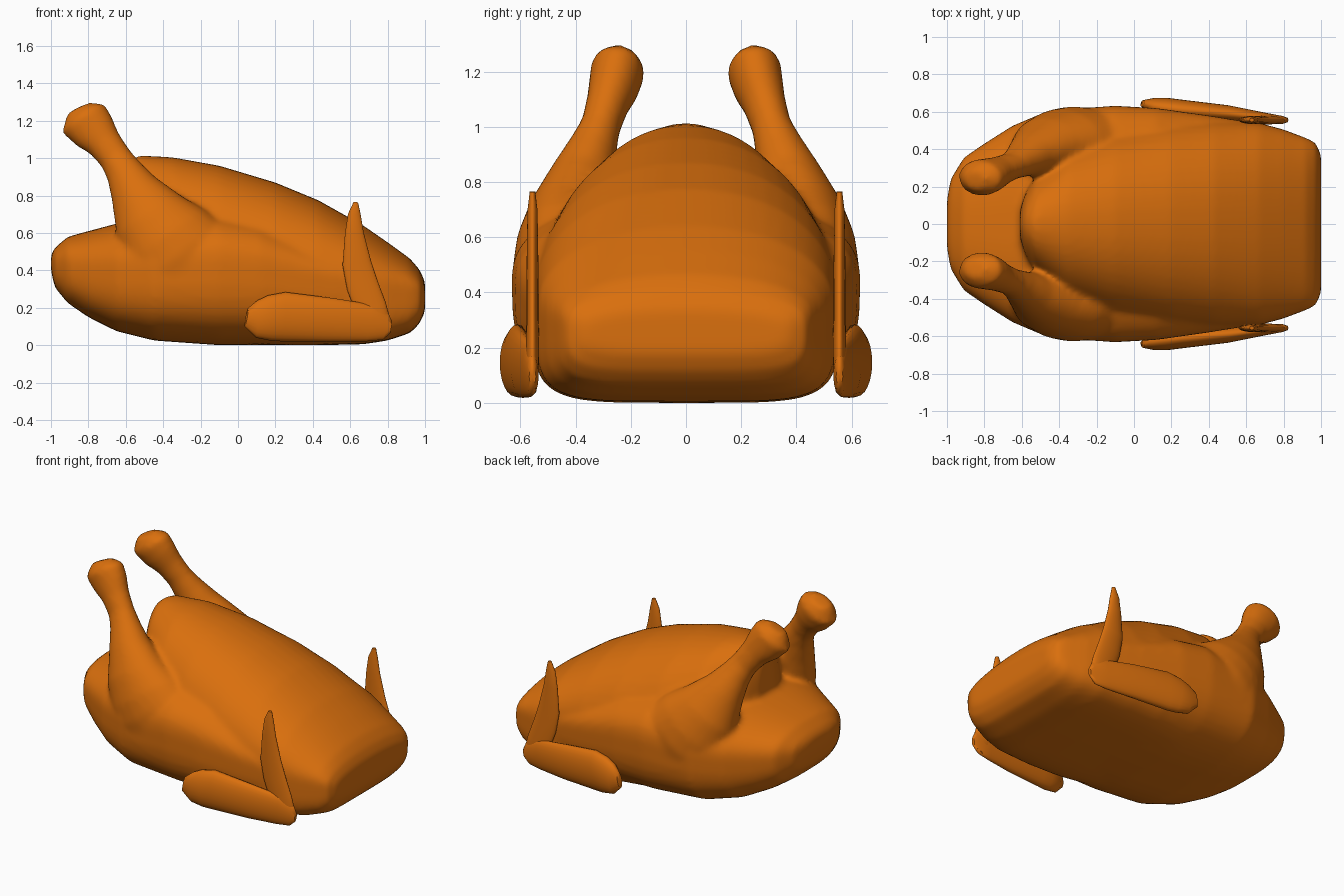
import bpy, bmesh, math
from mathutils import Vector

if "Cube" in bpy.data.objects:
    bpy.data.objects.remove(bpy.data.objects["Cube"])

skin = bpy.data.materials.new("roasted skin orange")
skin.diffuse_color = (0.7, 0.16, 0.004, 1)
skin.use_nodes = True
skin.node_tree.nodes["Principled BSDF"].inputs["Base Color"].default_value = skin.diffuse_color
SEG = 24


def spow(v, n):
    return math.copysign(abs(v) ** (2 / n), v)


def smooth(ob, degrees):
    bpy.ops.object.select_all(action='DESELECT')
    ob.select_set(True)
    bpy.context.view_layer.objects.active = ob
    bpy.ops.object.shade_smooth_by_angle(angle=math.radians(degrees))


def skin_rings(name, rings, sides=(1,)):
    """Bridge a list of rings and close both ends; sides=(1, -1) adds the mirrored copy."""
    bm = bmesh.new()
    for side in sides:
        loops = [[bm.verts.new((p.x, p.y * side, p.z)) for p in r] for r in rings]
        for a, b in zip(loops, loops[1:]):
            for i in range(len(a)):
                j = (i + 1) % len(a)
                bm.faces.new((a[i], a[j], b[j], b[i]))
        for r in (loops[0], loops[-1]):
            c = bm.verts.new(sum((v.co for v in r), Vector()) / len(r))
            for i in range(len(r)):
                bm.faces.new((r[i], r[(i + 1) % len(r)], c))
    bmesh.ops.recalc_face_normals(bm, faces=bm.faces)
    me = bpy.data.meshes.new(name)
    bm.to_mesh(me)
    bm.free()
    me.materials.append(skin)
    ob = bpy.data.objects.new(name, me)
    bpy.context.collection.objects.link(ob)
    smooth(ob, 60)
    return ob


def body_loft(name, sections, n_top, n_low):
    """Sections: x, half width, bottom z, widest z, top z."""
    rings = []
    for x, w, zb, zc, zt in sections:
        ring = []
        for i in range(SEG * 2):
            a = math.pi * i / SEG
            s = math.sin(a)
            n = n_top if s >= 0 else n_low
            h = zt - zc if s >= 0 else zc - zb
            ring.append(Vector((x, w * spow(math.cos(a), n), zc + h * spow(s, n))))
        rings.append(ring)
    return skin_rings(name, rings)


def limb(name, path):
    """Path: x, y, z, radius in the side view, radius in y."""
    pts = [Vector(p[:3]) for p in path]
    rings = []
    for k, p in enumerate(path):
        t = (pts[min(k + 1, len(pts) - 1)] - pts[max(k - 1, 0)]).normalized()
        a = Vector((0, 1, 0)).cross(t).normalized()
        b = t.cross(a)
        rings.append([pts[k] + a * p[3] * math.cos(2 * math.pi * i / SEG)
                      + b * p[4] * math.sin(2 * math.pi * i / SEG) for i in range(SEG)])
    return skin_rings(name, rings, (1, -1))


# Rear of the body with the low tail
tail = body_loft("tail_body", [
    (-1.0, .13, .40, .45, .485), (-.98, .24, .31, .44, .52), (-.91, .355, .225, .43, .58),
    (-.80, .43, .15, .42, .61), (-.65, .525, .075, .42, .65), (-.45, .61, .025, .43, .69),
    (-.10, .632, 0, .45, .74), (.12, .62, 0, .43, .70), (.40, .58, 0, .38, .58),
    (.65, .54, .02, .34, .48)], 2.4, 3.2)

# High breast sloping down to the blunt neck end
breast = body_loft("breast", [
    (-.61, .08, .45, .70, .91), (-.58, .17, .40, .65, .98), (-.53, .26, .30, .60, 1.015),
    (-.35, .43, .10, .48, 1.005), (-.10, .51, .01, .42, .96), (.20, .55, 0, .38, .87),
    (.43, .555, 0, .36, .775), (.67, .54, .005, .34, .64), (.80, .505, .025, .32, .55),
    (.92, .46, .065, .31, .463), (.97, .435, .115, .30, .405), (1.0, .37, .18, .28, .34)],
    2.15, 5)

# Drumsticks with knob ends and broad thighs
legs = limb("legs", [
    (-.853, .235, 1.267, .068, .052), (-.827, .245, 1.213, .137, .1),
    (-.77, .262, 1.145, .124, .092), (-.715, .285, 1.08, .095, .078),
    (-.655, .31, 1.0, .088, .073), (-.61, .335, .93, .10, .088), (-.555, .37, .83, .135, .115),
    (-.47, .415, .68, .21, .155), (-.39, .43, .57, .265, .185), (-.32, .43, .47, .30, .2),
    (-.22, .44, .35, .27, .17), (-.10, .44, .2, .14, .1)])

# Fuse body and legs into one skin with soft creases
bpy.ops.object.select_all(action='DESELECT')
for part in (tail, breast, legs):
    part.select_set(True)
bpy.context.view_layer.objects.active = tail
bpy.ops.object.join()
tail.name = "bird_body_with_legs"
remesh = tail.modifiers.new("fuse", 'REMESH')
remesh.mode = 'VOXEL'
remesh.voxel_size = 0.018
remesh.use_smooth_shade = True
soften = tail.modifiers.new("soften creases", 'SMOOTH')
soften.factor = 0.5
soften.iterations = 8

# Folded wings: thick arm and upright pointed tip
limb("wing_arms", [
    (.045, .645, .15, .05, .018), (.10, .63, .14, .10, .045), (.17, .62, .145, .122, .055),
    (.25, .61, .152, .132, .055), (.50, .59, .135, .117, .045), (.70, .565, .12, .1, .03),
    (.79, .556, .1, .072, .022), (.82, .556, .095, .03, .012)])
limb("wing_tips", [
    (.775, .556, .045, .03, .014), (.745, .556, .11, .075, .022), (.71, .556, .2, .085, .024),
    (.665, .556, .32, .085, .022), (.635, .556, .44, .077, .022), (.622, .556, .6, .05, .02),
    (.622, .556, .70, .034, .018), (.63, .556, .765, .012, .01)])
